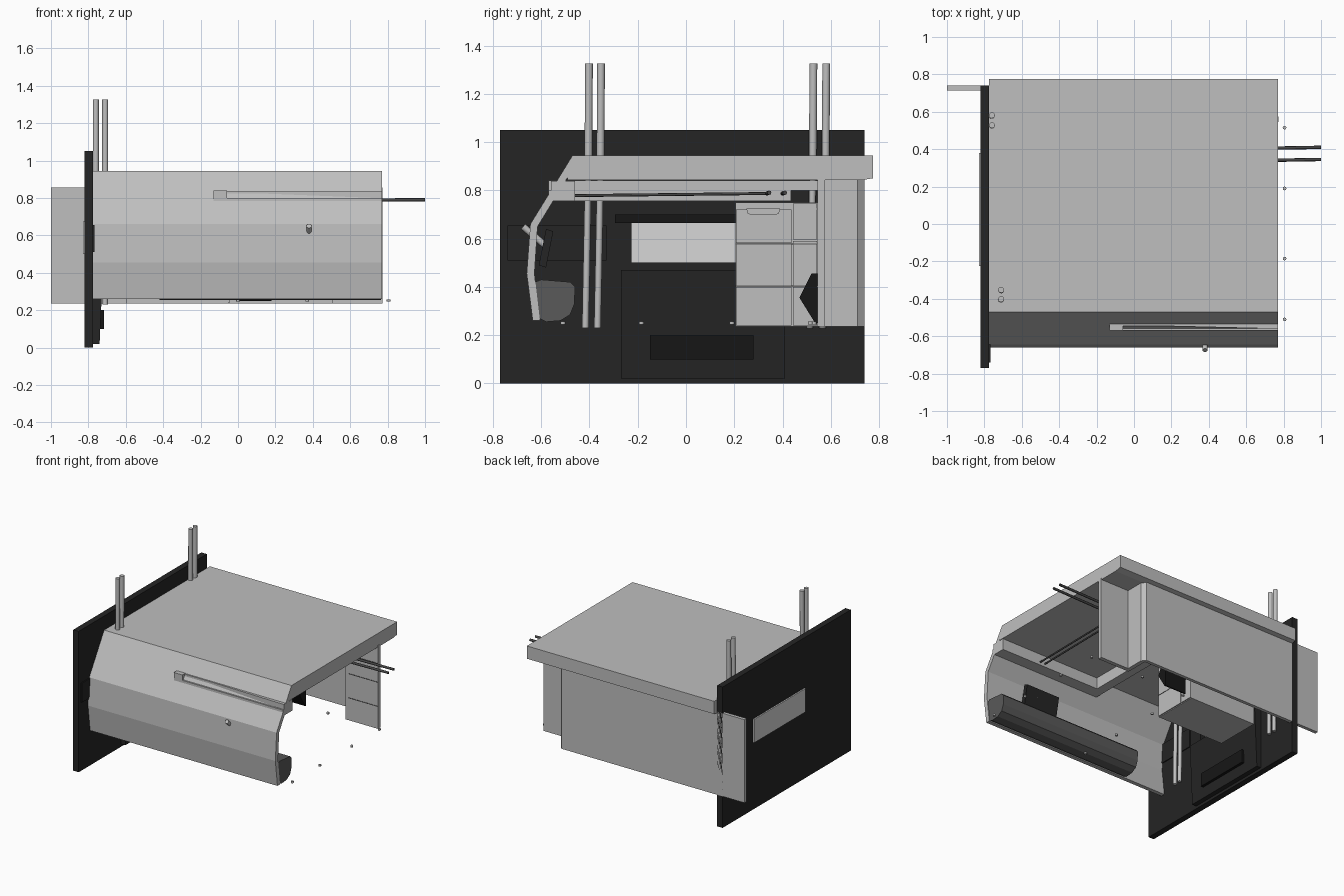
import bpy, bmesh, math
from mathutils import Vector


def mat(name, v):
    m = bpy.data.materials.new(name)
    m.diffuse_color = (v, v, v, 1)
    return m


LIGHT = mat("light grey", 0.52)
PALE = mat("pale grey", 0.68)
DARK = mat("near black", 0.018)
BLACK = mat("black", 0.008)
MID = mat("dark grey", 0.10)
STEEL = mat("steel rod", 0.06)


def finish(name, bm, m):
    bmesh.ops.recalc_face_normals(bm, faces=bm.faces)
    me = bpy.data.meshes.new(name)
    bm.to_mesh(me)
    bm.free()
    me.materials.append(m)
    ob = bpy.data.objects.new(name, me)
    bpy.context.collection.objects.link(ob)
    return ob


def boxes(name, m, *ranges):
    """Boxes given as (x0, x1, y0, y1, z0, z1)."""
    bm = bmesh.new()
    for x0, x1, y0, y1, z0, z1 in ranges:
        r = bmesh.ops.create_cube(bm, size=1)
        for v in r["verts"]:
            v.co = ((x0 + x1) / 2 + v.co.x * (x1 - x0),
                    (y0 + y1) / 2 + v.co.y * (y1 - y0),
                    (z0 + z1) / 2 + v.co.z * (z1 - z0))
    return finish(name, bm, m)


def prism(name, m, pts, a, b, axis):
    """Extrude a profile: (y, z) points along x, or (x, y) points along z."""
    bm = bmesh.new()
    put = (lambda p, t: (t, p[0], p[1])) if axis == "x" else (lambda p, t: (p[0], p[1], t))
    face = bm.faces.new([bm.verts.new(put(p, a)) for p in pts])
    r = bmesh.ops.extrude_face_region(bm, geom=[face])
    d = Vector(put((0, 0), b - a))
    bmesh.ops.translate(bm, vec=d, verts=[g for g in r["geom"] if isinstance(g, bmesh.types.BMVert)])
    return finish(name, bm, m)


def rod(name, m, p, q, r, sides=12):
    p, q = Vector(p), Vector(q)
    bm = bmesh.new()
    bmesh.ops.create_cone(bm, cap_ends=True, segments=sides, radius1=r, radius2=r, depth=(q - p).length)
    rot = (q - p).to_track_quat("Z", "Y")
    for v in bm.verts:
        v.co = rot @ v.co + (p + q) / 2
    ob = finish(name, bm, m)
    for f in ob.data.polygons:
        f.use_smooth = len(f.vertices) == 4
    return ob


# End wall with a window opening, and the pane outside it
X0, X1 = -0.82, -0.775
boxes("end_wall", DARK,
      (X0, X1, -0.77, -0.225, 0, 1.05), (X0, X1, 0.38, 0.74, 0, 1.05),
      (X0, X1, -0.225, 0.38, 0, 0.50), (X0, X1, -0.225, 0.38, 0.67, 1.05))
boxes("window_pane", PALE, (-0.83, -0.815, -0.225, 0.38, 0.50, 0.675))
boxes("window_blind", BLACK, (-0.775, -0.73, -0.295, 0.30, 0.665, 0.70))
boxes("wall_plate", DARK, (-0.775, -0.768, -0.74, -0.33, 0.51, 0.655))

# Sloping lower panel on the end wall
panel = boxes("lower_panel", DARK, (-0.78, -0.72, -0.27, 0.41, 0.02, 0.47))
for v in panel.data.vertices:
    if v.co.x > -0.75 and v.co.z < 0.1:
        v.co.x = -0.74
boxes("panel_ridge", BLACK, (-0.74, -0.716, -0.15, 0.28, 0.10, 0.20))

# Roof slab
prism("roof", LIGHT, [(-0.47, 0.945), (0.775, 0.945), (0.775, 0.85), (0.725, 0.842), (-0.49, 0.842), (-0.50, 0.89)],
      -0.775, 0.77, "x")

# Folded front skin
prism("front_skin", LIGHT,
      [(-0.47, 0.945), (-0.645, 0.66), (-0.66, 0.455), (-0.635, 0.26),
       (-0.605, 0.26), (-0.628, 0.455), (-0.615, 0.65), (-0.45, 0.92)], -0.775, 0.77, "x")

# Stepped rear wall
prism("rear_wall", LIGHT,
      [(0.772, 0.575), (0.535, 0.575), (0.535, 0.71), (0.51, 0.74), (-1.0, 0.74),
       (-1.0, 0.715), (0.505, 0.715), (0.505, 0.545), (0.772, 0.545)], 0.235, 0.855, "z")
boxes("wall_seams", MID, *[(0.53, 0.768, 0.542, 0.546, z, z + 0.004) for z in (0.40, 0.58, 0.72)])

# Overhead frame inside, its front rail poking through the slope
boxes("overhead_frame", LIGHT,
      (-0.06, 0.77, -0.545, -0.46, 0.80, 0.838), (-0.06, 0.77, -0.57, -0.46, 0.755, 0.80),
      (-0.13, -0.06, -0.57, 0.435, 0.755, 0.84), (-0.13, -0.06, 0.435, 0.545, 0.80, 0.84))
prism("rail_edge", LIGHT, [(-0.06, -0.54), (0.77, -0.56), (0.77, -0.53)], 0.80, 0.838, "z")

# Cabinet with drawer fronts on its end
boxes("cabinet", LIGHT, (-0.60, -0.05, 0.205, 0.545, 0.235, 0.75))
boxes("drawer_fronts", LIGHT,
      *[(-0.05, -0.042, 0.207, 0.437, a, b) for a, b in ((0.24, 0.40), (0.406, 0.575), (0.581, 0.72))],
      *[(-0.05, -0.042, 0.443, 0.543, a, b) for a, b in ((0.24, 0.40), (0.406, 0.59), (0.596, 0.745))])
prism("drawer_handle", LIGHT, [(0.25, 0.725), (0.39, 0.725), (0.385, 0.705), (0.37, 0.697), (0.27, 0.697), (0.255, 0.705)],
      -0.045, -0.02, "x")
boxes("drawer_seams", MID,
      *[(-0.05, -0.041, 0.205, 0.54, z, z + 0.004) for z in (0.401, 0.576)])

# Black bin next to the cabinet
prism("bin", BLACK, [(0.47, 0.355), (0.52, 0.455), (0.544, 0.455), (0.544, 0.25), (0.535, 0.25)], 0.0, 0.18, "x")

# Rounded trough along the front skin
trough = [(-0.625, 0.42), (-0.60, 0.43), (-0.48, 0.42), (-0.46, 0.40), (-0.462, 0.33), (-0.48, 0.285),
          (-0.52, 0.26), (-0.58, 0.255), (-0.61, 0.27), (-0.622, 0.32)]
prism("trough", MID, trough, -0.42, 0.765, "x")

# Monitor and its arm through the front skin
prism("monitor", DARK, [(-0.61, 0.49), (-0.58, 0.48), (-0.55, 0.63), (-0.58, 0.64)], 0.20, 0.48, "x")
rod("monitor_arm", LIGHT, (0.38, -0.675, 0.65), (0.38, -0.57, 0.56), 0.014)

# Two pairs of tall poles
for x, ys in ((-0.71, (-0.405, -0.355)), (-0.76, (0.525, 0.578))):
    for y in ys:
        rod("pole_lower", LIGHT, (x, y - 0.012, 0.23), (x, y, 0.85), 0.014)
        rod("pole_upper", LIGHT, (x, y, 0.85), (x, y + 0.003, 1.325), 0.016)

# Steel rods under the roof
for y in (0.345, 0.41):
    rod("long_rod", STEEL, (0.42, y - 0.01, 0.787), (1.0, y, 0.79), 0.009, 8)
for x in (0.40, 0.44):
    rod("cross_rod", STEEL, (x, -0.47, 0.778), (x, 0.345, 0.787), 0.006, 8)

# Small floor studs
for x in (0.805, 0.0):
    for y in (-0.51, -0.185, 0.19, 0.515):
        rod("floor_stud", LIGHT, (x, y, 0.245), (x, y, 0.257), 0.01, 8)
rod("floor_stud", LIGHT, (0.37, 0.53, 0.245), (0.37, 0.53, 0.257), 0.01, 8)
